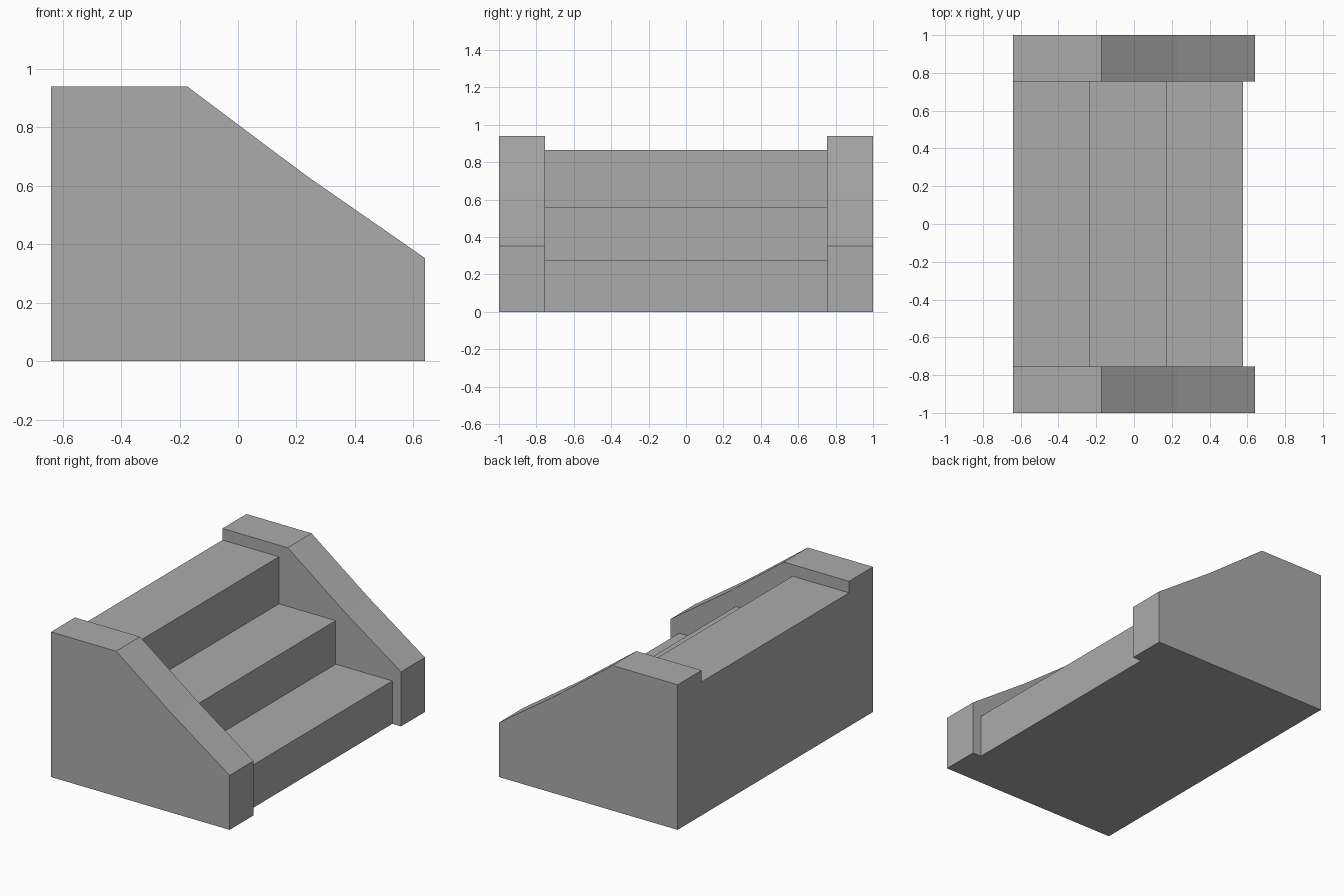
import bpy
import bmesh

if "Cube" in bpy.data.objects:
    bpy.data.objects.remove(bpy.data.objects["Cube"])

BACK, WALL_IN, WALL_OUT = -0.64, 0.755, 1.0
NOSES = [(-0.235, 0.865), (0.172, 0.56), (0.578, 0.278)]  # front edge x, tread height
LIP_X, LIP_Z = 0.062, 0.075                               # wall overhang past each step

# Dark grey stone
stone = bpy.data.materials.new("dark_grey_stone")
stone.diffuse_color = (0.41, 0.41, 0.41, 1)
stone.use_nodes = True
stone.node_tree.nodes["Principled BSDF"].inputs["Base Color"].default_value = stone.diffuse_color


def extrude_profile(name, profile, y0, y1):
    """Solid made by sweeping an XZ profile from y0 to y1."""
    bm = bmesh.new()
    face = bm.faces.new([bm.verts.new((x, y0, z)) for x, z in profile])
    swept = bmesh.ops.extrude_face_region(bm, geom=[face])["geom"]
    verts = [v for v in swept if isinstance(v, bmesh.types.BMVert)]
    bmesh.ops.translate(bm, verts=verts, vec=(0, y1 - y0, 0))
    bmesh.ops.recalc_face_normals(bm, faces=bm.faces)
    mesh = bpy.data.meshes.new(name)
    bm.to_mesh(mesh)
    bm.free()
    mesh.materials.append(stone)
    obj = bpy.data.objects.new(name, mesh)
    bpy.context.collection.objects.link(obj)
    return obj


# Flight of three steps
steps = [(BACK, 0), (BACK, NOSES[0][1])]
for i, (x, z) in enumerate(NOSES):
    below = NOSES[i + 1][1] if i + 1 < len(NOSES) else 0
    steps += [(x, z), (x, below)]
extrude_profile("steps", steps, -WALL_IN, WALL_IN)

# Side walls whose sloping tops follow the step edges
rake = [(x + LIP_X, z + LIP_Z) for x, z in NOSES]
wall = [(BACK, 0), (BACK, rake[0][1])] + rake + [(rake[-1][0], 0)]
for name, side in (("front_side_wall", -1), ("back_side_wall", 1)):
    extrude_profile(name, wall, side * WALL_IN, side * WALL_OUT)
